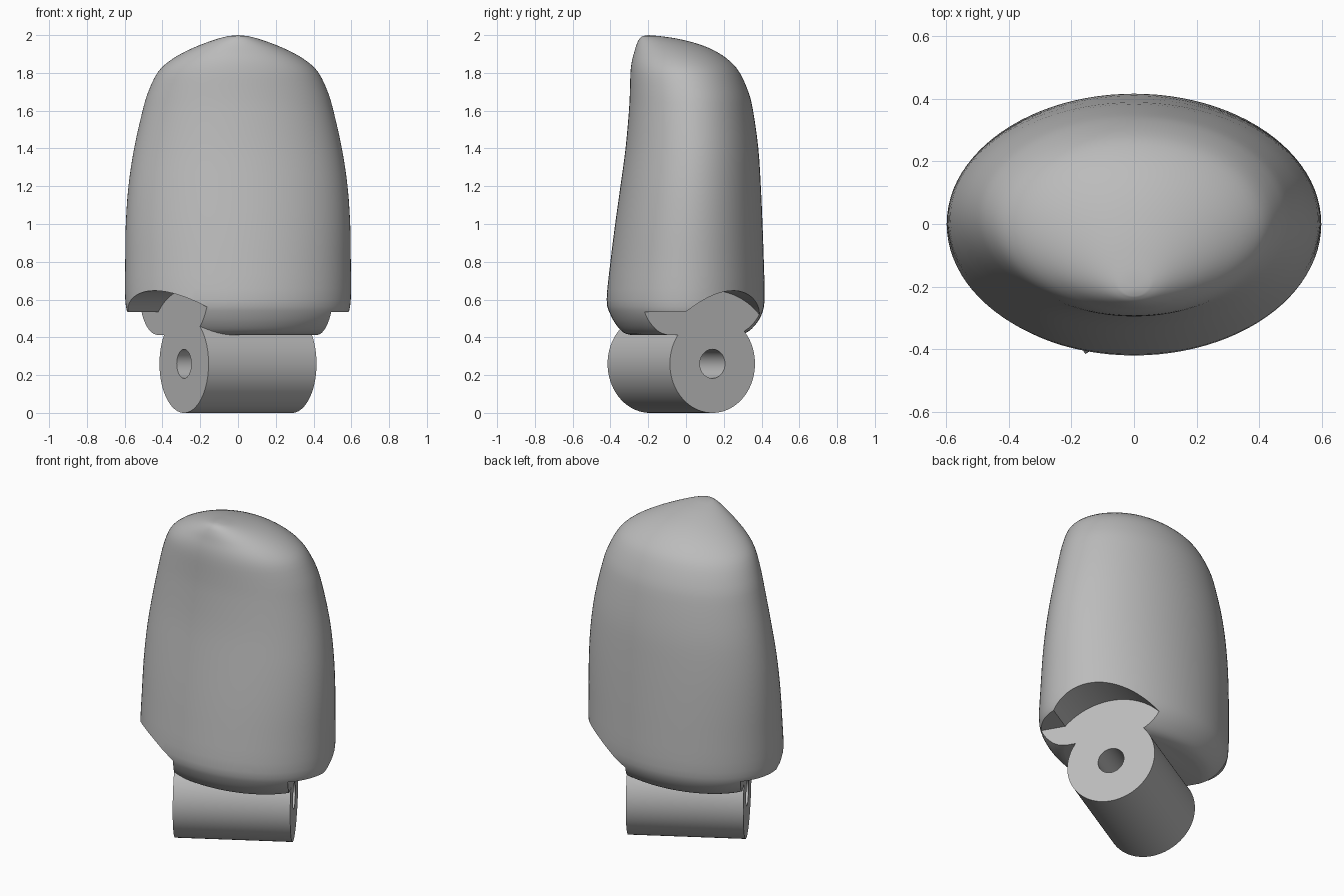
import bpy, bmesh, math
from mathutils import Matrix, Vector

if "Cube" in bpy.data.objects:
    bpy.data.objects.remove(bpy.data.objects["Cube"])

AXIS = math.radians(30)                     # hinge axis direction
HINGE = Vector((0, -0.025, 0.26))           # hinge centre
HALF = 0.33                                 # half length of the hinge

grey = bpy.data.materials.new("plain_grey")
grey.diffuse_color = (0.5, 0.5, 0.5, 1)
grey.use_nodes = True
grey.node_tree.nodes["Principled BSDF"].inputs["Base Color"].default_value = grey.diffuse_color


def make(name, bm, matrix=Matrix()):
    bmesh.ops.recalc_face_normals(bm, faces=bm.faces)
    mesh = bpy.data.meshes.new(name)
    bm.to_mesh(mesh)
    bm.free()
    mesh.transform(matrix)
    mesh.materials.append(grey)
    ob = bpy.data.objects.new(name, mesh)
    bpy.context.collection.objects.link(ob)
    return ob


def rod(name, radius, length, segments):
    bm = bmesh.new()
    bmesh.ops.create_cone(bm, cap_ends=True, segments=segments, radius1=radius,
                          radius2=radius, depth=length,
                          matrix=Matrix.Rotation(math.pi / 2, 4, 'Y'))
    return make(name, bm, Matrix.Translation(HINGE) @ Matrix.Rotation(AXIS, 4, 'Z'))


def boolean(target, other, operation):
    mod = target.modifiers.new(operation, 'BOOLEAN')
    mod.object, mod.operation, mod.solver = other, operation, 'EXACT'
    bpy.context.view_layer.objects.active = target
    bpy.ops.object.modifier_apply(modifier=mod.name)
    bpy.data.objects.remove(other)


# Fingertip shell: height, half width, front y, back y
ROWS = [(0.412, 0.44, -0.29, 0.27), (0.425, 0.485, -0.33, 0.32),
        (0.46, 0.535, -0.365, 0.362), (0.52, 0.58, -0.40, 0.40),
        (0.60, 0.597, -0.42, 0.416), (0.80, 0.597, -0.40, 0.412),
        (1.00, 0.594, -0.375, 0.405), (1.20, 0.58, -0.347, 0.396),
        (1.40, 0.55, -0.32, 0.383), (1.60, 0.505, -0.302, 0.355),
        (1.70, 0.475, -0.297, 0.33), (1.80, 0.427, -0.294, 0.285),
        (1.86, 0.367, -0.287, 0.235), (1.91, 0.285, -0.274, 0.165),
        (1.95, 0.195, -0.262, 0.075), (1.98, 0.11, -0.247, -0.04),
        (1.995, 0.05, -0.23, -0.14)]


def catmull(a, b, c, d, t):
    return [0.5 * (2 * q + (r - p) * t + (2 * p - 5 * q + 4 * r - s) * t * t
                   + (3 * q - p - 3 * r + s) * t ** 3)
            for p, q, r, s in zip(a, b, c, d)]


def shell():
    rows, last = [], len(ROWS) - 1
    for i in range(last):
        quad = [ROWS[max(0, min(last, i + k))] for k in (-1, 0, 1, 2)]
        rows += [catmull(*quad, t / 3) for t in range(3)]
    rows.append(ROWS[-1])
    bm, n, rings = bmesh.new(), 96, []
    for z, w, front, back in rows:
        mid, depth = (front + back) / 2, (back - front) / 2
        rings.append([bm.verts.new((w * math.cos(2 * math.pi * k / n),
                                    mid + depth * math.sin(2 * math.pi * k / n), z))
                      for k in range(n)])
    for lo, hi in zip(rings, rings[1:]):
        for k in range(n):
            bm.faces.new((lo[k], lo[(k + 1) % n], hi[(k + 1) % n], hi[k]))
    bm.faces.new(rings[0])
    tip = bm.verts.new((0, -0.2, 2.0))
    for k in range(n):
        bm.faces.new((rings[-1][k], rings[-1][(k + 1) % n], tip))
    return make("fingertip", bm)


# Clearance at each hinge end: a round pocket beside a flat step
def clearance(turn):
    radius, step = 0.387, 0.275
    start = math.pi - math.asin(step / radius)
    profile = [(radius * math.cos(start * (1 - k / 40)),
                radius * math.sin(start * (1 - k / 40))) for k in range(41)]
    profile += [(radius, -0.5), (-1, -0.5), (-1, step)]
    bm = bmesh.new()
    face = bm.faces.new([bm.verts.new((HALF, u, z)) for u, z in profile])
    out = bmesh.ops.extrude_face_region(bm, geom=[face])
    bmesh.ops.translate(bm, vec=(1, 0, 0),
                        verts=[v for v in out["geom"] if isinstance(v, bmesh.types.BMVert)])
    return make("clearance", bm, Matrix.Translation(HINGE)
                @ Matrix.Rotation(AXIS + turn, 4, 'Z'))


# Join the hinge barrel, cut both ends flush, then drill the pin hole
body = shell()
boolean(body, rod("barrel", 0.26, 2 * HALF + 0.1, 96), 'UNION')
for turn in (0, math.pi):
    boolean(body, clearance(turn), 'DIFFERENCE')
boolean(body, rod("pin_hole", 0.077, 2, 48), 'DIFFERENCE')

bpy.ops.object.select_all(action='DESELECT')
body.select_set(True)
bpy.context.view_layer.objects.active = body
bpy.ops.object.shade_smooth_by_angle(angle=math.radians(30))
